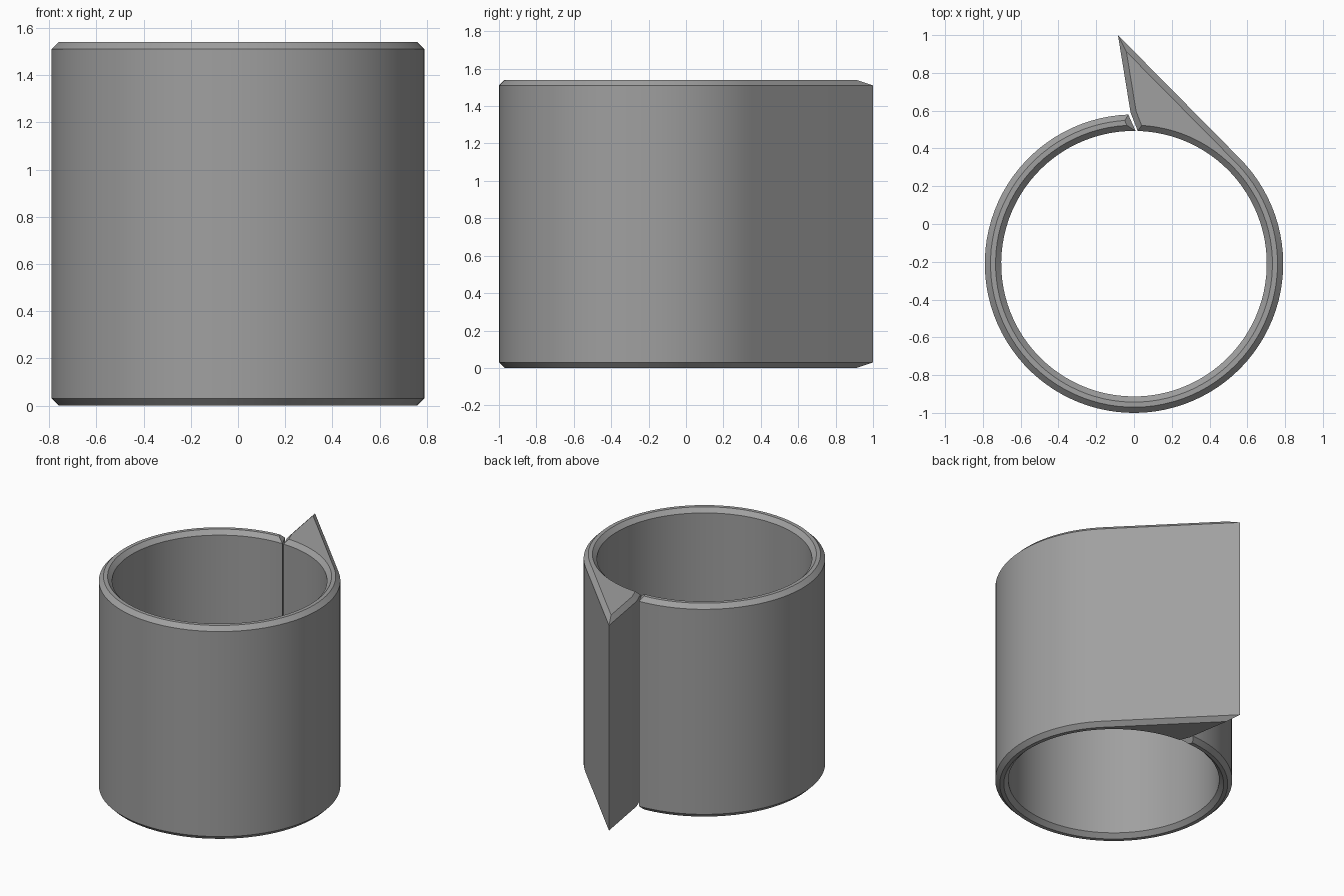
import bpy, bmesh, math
from mathutils import Vector

if "Cube" in bpy.data.objects:
    bpy.data.objects.remove(bpy.data.objects["Cube"])

CENTRE = Vector((0.0, -0.21))
R_OUT, R_IN = 0.79, 0.703
HEIGHT, CHAMFER = 1.54, 0.03


def arc(radius, start, end, steps):
    angles = [math.radians(start + (end - start) * i / steps) for i in range(steps + 1)]
    return [CENTRE + radius * Vector((math.cos(a), math.sin(a))) for a in angles]


def inset(points, d):
    """Offset a counter-clockwise outline inwards with mitred corners."""
    result = []
    for i, p in enumerate(points):
        a = (p - points[i - 1]).normalized()
        b = (points[(i + 1) % len(points)] - p).normalized()
        na, nb = Vector((-a.y, a.x)), Vector((-b.y, b.x))
        result.append(p + (na + nb) * d / (1 + na.dot(nb)))
    return result


# Split ring outline: pointed flange, slit edge, bore, slit edge, outer wall
outline = [Vector((-0.085, 1.0)), Vector((-0.018, 0.589))]
outline += arc(R_IN, 88.4, -270.7, 96)
outline += arc(R_OUT, 92.2, 405, 84)
inner = inset(outline, CHAMFER)

# Stack the outline into a body with chamfered top and bottom rims
bm = bmesh.new()
loops = []
for pts, z in ((inner, 0), (outline, CHAMFER), (outline, HEIGHT - CHAMFER), (inner, HEIGHT)):
    loops.append([bm.verts.new((p.x, p.y, z)) for p in pts])
n = len(outline)
for low, high in zip(loops, loops[1:]):
    for i in range(n):
        j = (i + 1) % n
        bm.faces.new((low[i], low[j], high[j], high[i]))
bm.faces.new(loops[-1])
bm.faces.new(loops[0][::-1])
bm.normal_update()

mesh = bpy.data.meshes.new("split_ring")
bm.to_mesh(mesh)
bm.free()
ring = bpy.data.objects.new("split_ring", mesh)
bpy.context.collection.objects.link(ring)

# Plain grey finish
grey = bpy.data.materials.new("grey")
grey.diffuse_color = (0.35, 0.35, 0.35, 1)
grey.use_nodes = True
grey.node_tree.nodes["Principled BSDF"].inputs["Base Color"].default_value = grey.diffuse_color
mesh.materials.append(grey)

# Smooth walls, crisp rims
bpy.context.view_layer.objects.active = ring
ring.select_set(True)
bpy.ops.object.shade_smooth_by_angle(angle=math.radians(25))
